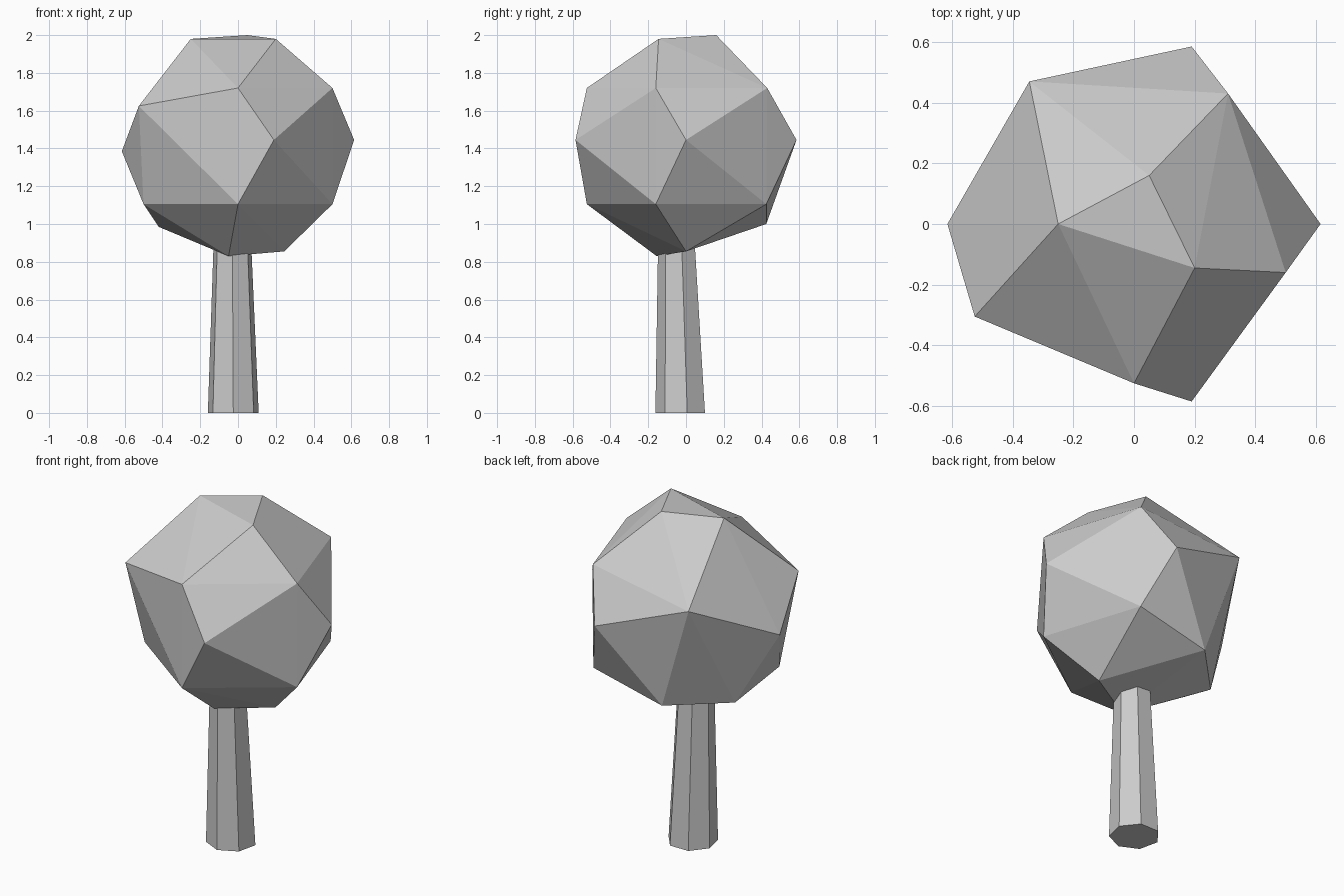
import bpy
import bmesh
from math import cos, sin, tau

cube = bpy.data.objects.get("Cube")
if cube:
    bpy.data.objects.remove(cube, do_unlink=True)

# One plain grey for the whole tree
grey = bpy.data.materials.new("plain_grey")
grey.use_nodes = True
colour = (0.6, 0.6, 0.6, 1)
grey.diffuse_color = colour
grey.node_tree.nodes["Principled BSDF"].inputs["Base Color"].default_value = colour


def add_object(name, bm):
    bmesh.ops.recalc_face_normals(bm, faces=bm.faces[:])
    mesh = bpy.data.meshes.new(name)
    bm.to_mesh(mesh)
    bm.free()
    mesh.materials.append(grey)
    obj = bpy.data.objects.new(name, mesh)
    bpy.context.collection.objects.link(obj)
    return obj


# Trunk: seven-sided, tapered and slightly leaning
SIDES = 7
bm = bmesh.new()
rings = []
for x, y, z, radius in [(-0.025, -0.024, 0, 0.138), (-0.03, -0.047, 0.95, 0.1)]:
    angles = [tau * (i / SIDES - 0.25) for i in range(SIDES)]
    rings.append([bm.verts.new((x + radius * cos(a), y + radius * sin(a), z))
                  for a in angles])
bottom, top = rings
for i in range(SIDES):
    j = (i + 1) % SIDES
    bm.faces.new((bottom[i], bottom[j], top[j], top[i]))
bm.faces.new(bottom)
bm.faces.new(top)
add_object("trunk", bm)

# Crown: faceted hull around its corner points
corners = [
    # cap
    (-0.25, 0, 1.98), (0.05, 0.16, 2.0), (0.2, -0.145, 1.98),
    # upper ring
    (0.31, 0.43, 1.72), (0.5, -0.16, 1.72), (0, -0.525, 1.72),
    (-0.525, -0.305, 1.625), (-0.345, 0.47, 1.63),
    # widest ring
    (0.615, 0, 1.445), (0.19, 0.585, 1.445), (0.19, -0.585, 1.445),
    (-0.615, 0, 1.385),
    # lower ring
    (0.5, -0.16, 1.105), (0, -0.525, 1.105), (-0.5, -0.16, 1.105),
    (0.31, 0.425, 1.105), (-0.14, 0.425, 1.0), (-0.42, 0.14, 0.985),
    # underside
    (-0.05, -0.155, 0.83), (0.245, 0, 0.855),
]
bm = bmesh.new()
for corner in corners:
    bm.verts.new(corner)
bmesh.ops.convex_hull(bm, input=bm.verts[:])
add_object("crown", bm)
